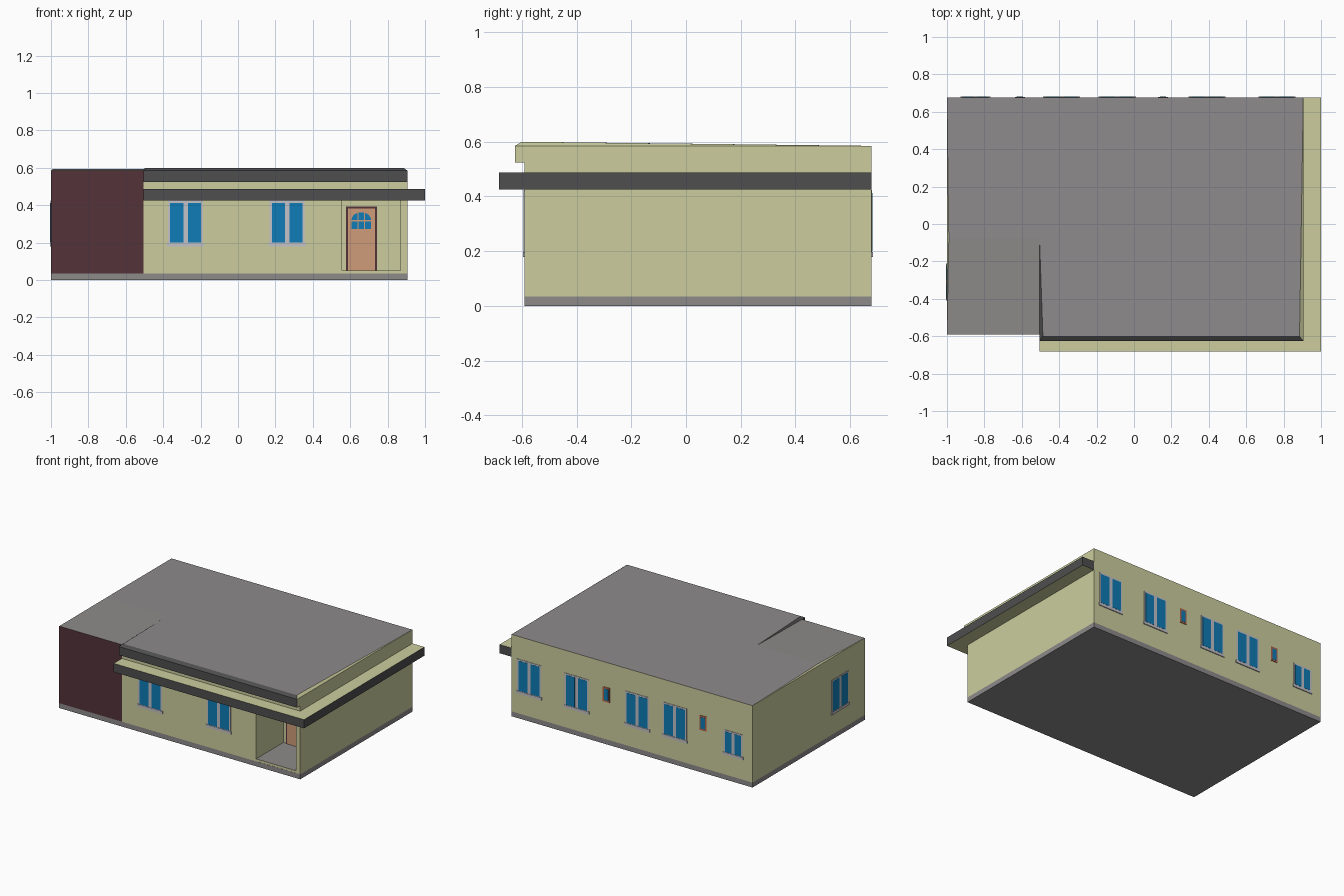
import bpy, bmesh, math
from mathutils import Matrix, Vector

if "Cube" in bpy.data.objects:
    bpy.data.objects.remove(bpy.data.objects["Cube"])


def mat(name, r, g, b):
    lin = lambda c: ((c / 255 + 0.055) / 1.055) ** 2.4 if c > 10 else c / 255 / 12.92
    m = bpy.data.materials.new(name)
    m.diffuse_color = (lin(r), lin(g), lin(b), 1)
    m.use_nodes = True
    m.node_tree.nodes["Principled BSDF"].inputs["Base Color"].default_value = m.diffuse_color
    return m


BEIGE = mat("beige_plaster", 204, 206, 158)
GREY = mat("roof_grey", 141, 138, 138)
DARK = mat("fascia_dark", 78, 78, 78)
MAROON = mat("maroon", 84, 52, 58)
GLASS = mat("blue_glass", 14, 124, 182)
FRAME = mat("window_frame", 194, 194, 200)
DOOR = mat("door_peach", 207, 156, 120)
BROWN = mat("brown_frame", 178, 100, 70)


def finish(name, bm, mats, rule=None, matrix=Matrix()):
    """Turn a bmesh into an object, colouring faces by an optional rule."""
    bm.normal_update()
    if rule:
        for f in bm.faces:
            f.material_index = mats.index(rule(f.normal, f.calc_center_median()))
    me = bpy.data.meshes.new(name)
    bm.to_mesh(me)
    bm.free()
    for m in mats:
        me.materials.append(m)
    ob = bpy.data.objects.new(name, me)
    ob.matrix_world = matrix
    bpy.context.collection.objects.link(ob)
    return ob


def add_prism(bm, pts, z0, z1, index=0):
    """Extrude a plan outline from z0 to z1."""
    lo = [bm.verts.new((x, y, z0)) for x, y in pts]
    hi = [bm.verts.new((x, y, z1)) for x, y in pts]
    n = len(pts)
    faces = [bm.faces.new(lo[::-1]), bm.faces.new(hi)]
    faces += [bm.faces.new((lo[i], lo[(i + 1) % n], hi[(i + 1) % n], hi[i])) for i in range(n)]
    for f in faces:
        f.material_index = index


def add_box(bm, x0, x1, y0, y1, z0, z1, index=0):
    add_prism(bm, [(x0, y0), (x1, y0), (x1, y1), (x0, y1)], z0, z1, index)


def box(name, dims, mats, rule=None):
    bm = bmesh.new()
    add_box(bm, *dims)
    return finish(name, bm, mats, rule)


# main extents
L, R, F, B = -1.0, 0.905, -0.59, 0.677
SPLIT, TOP = -0.505, 0.585
PX0, PX1, PY = 0.555, 0.87, -0.28      # porch recess

# plinth
box("plinth", (L, R, F, B, 0, 0.035), [GREY])

# walls with porch notch; the left front panel is maroon
bm = bmesh.new()
add_prism(bm, [(L, F), (SPLIT, F), (PX0, F), (PX0, PY), (PX1, PY), (PX1, F),
               (R, F), (R, B), (L, B)], 0.035, TOP)
finish("walls", bm, [BEIGE, MAROON],
       lambda n, c: MAROON if n.y < -0.9 and c.x < SPLIT else BEIGE)
box("porch_lintel", (PX0, PX1, F, PY, 0.425, TOP), [BEIGE])
box("porch_floor", (PX0, PX1, F + 0.001, PY, 0.035, 0.052), [BEIGE, GREY],
    lambda n, c: GREY if n.z > 0.5 else BEIGE)

# roof: low left slope and raised right slope with bevelled edges
P = {k: Vector(v) for k, v in {
    "bl": (L, B, TOP), "bs": (SPLIT, B, TOP), "br": (R, B, TOP),
    "ml": (-0.99, -0.08, 0.594), "ms": (SPLIT, -0.08, 0.594),
    "fl": (L, F, TOP), "fs": (SPLIT, F, TOP),
    "ts": (-0.487, -0.6, 0.6), "tr": (0.885, -0.6, 0.6),
    "es": (SPLIT, -0.625, TOP), "er": (R, -0.625, TOP)}.items()}
bm = bmesh.new()
V = {k: bm.verts.new(v) for k, v in P.items()}
for keys, idx in (("bl ml ms bs", 0), ("ml fl fs ms", 0), ("bs ms ts tr br", 0),
                  ("es er tr ts", 1), ("ms es ts", 1), ("br tr er", 2), ("bl fl ml", 2)):
    bm.faces.new([V[k] for k in keys.split()]).material_index = idx
finish("roof", bm, [GREY, DARK, BEIGE])

# roof fascia along the right part of the front
box("roof_fascia", (SPLIT, R, -0.625, F, 0.525, TOP), [BEIGE, DARK],
    lambda n, c: DARK if n.y < -0.5 or n.x < -0.5 else BEIGE)

# L-shaped canopy around the front and right side
bm = bmesh.new()
add_prism(bm, [(SPLIT, -0.683), (1, -0.683), (1, B), (R, B), (R, F), (SPLIT, F)], 0.425, 0.487)
finish("canopy", bm, [BEIGE, DARK], lambda n, c: BEIGE if abs(n.z) > 0.5 else DARK)


def wall_matrix(side, pos):
    """Local -y points out of the wall."""
    loc, ang = {"front": ((pos, F, 0), 0), "back": ((pos, B, 0), math.pi),
                "left": ((L, pos, 0), -math.pi / 2)}[side]
    return Matrix.Translation(loc) @ Matrix.Rotation(ang, 4, 'Z')


def window(name, side, pos, w=0.165, z0=0.2, z1=0.413):
    """Two-pane window with sill."""
    h, bar = w / 2, 0.0125
    bm = bmesh.new()
    add_box(bm, -h - 0.011, h + 0.011, -0.003, 0.002, z0 - 0.005, z1 + 0.011, 0)
    for a, b in ((-h, -bar), (bar, h)):
        add_box(bm, a, b, -0.0042, 0.002, z0, z1, 1)
    add_box(bm, -h - 0.017, h + 0.017, -0.006, 0.002, z0 - 0.022, z0 - 0.003, 0)
    finish(name, bm, [FRAME, GLASS], None, wall_matrix(side, pos))


def small_window(name, pos):
    bm = bmesh.new()
    add_box(bm, -0.027, 0.027, -0.003, 0.002, 0.303, 0.408, 0)
    add_box(bm, -0.017, 0.017, -0.0042, 0.002, 0.315, 0.396, 1)
    finish(name, bm, [BROWN, GLASS], None, wall_matrix("back", pos))


for i, x in enumerate((-0.28, 0.263)):
    window(f"front_window_{i + 1}", "front", x)
for i, x in enumerate((0.765, 0.39, -0.09, -0.387)):
    window(f"back_window_{i + 1}", "back", x)
window("back_window_short", "back", -0.848, w=0.125, z1=0.345)
window("left_window", "left", -0.31)
for i, x in enumerate((0.155, -0.61)):
    small_window(f"back_vent_window_{i + 1}", x)

# front door: frame, leaf, arched light and glazing bars
bm = bmesh.new()
add_box(bm, 0.577, 0.742, PY - 0.004, PY, 0.052, 0.392, 0)
add_box(bm, 0.587, 0.732, PY - 0.006, PY, 0.052, 0.382, 1)
arch = [(0.607, 0.272), (0.711, 0.272)]
arch += [(0.659 + 0.052 * math.cos(t * math.pi / 10), 0.322 + 0.04 * math.sin(t * math.pi / 10))
         for t in range(11)]
glass = bm.faces.new([bm.verts.new((x, PY - 0.007, z)) for x, z in arch])
glass.material_index = 2
for x in (0.642, 0.676):
    add_box(bm, x - 0.003, x + 0.003, PY - 0.008, PY, 0.272, 0.362, 1)
add_box(bm, 0.607, 0.711, PY - 0.008, PY, 0.314, 0.32, 1)
finish("front_door", bm, [MAROON, DOOR, GLASS])
